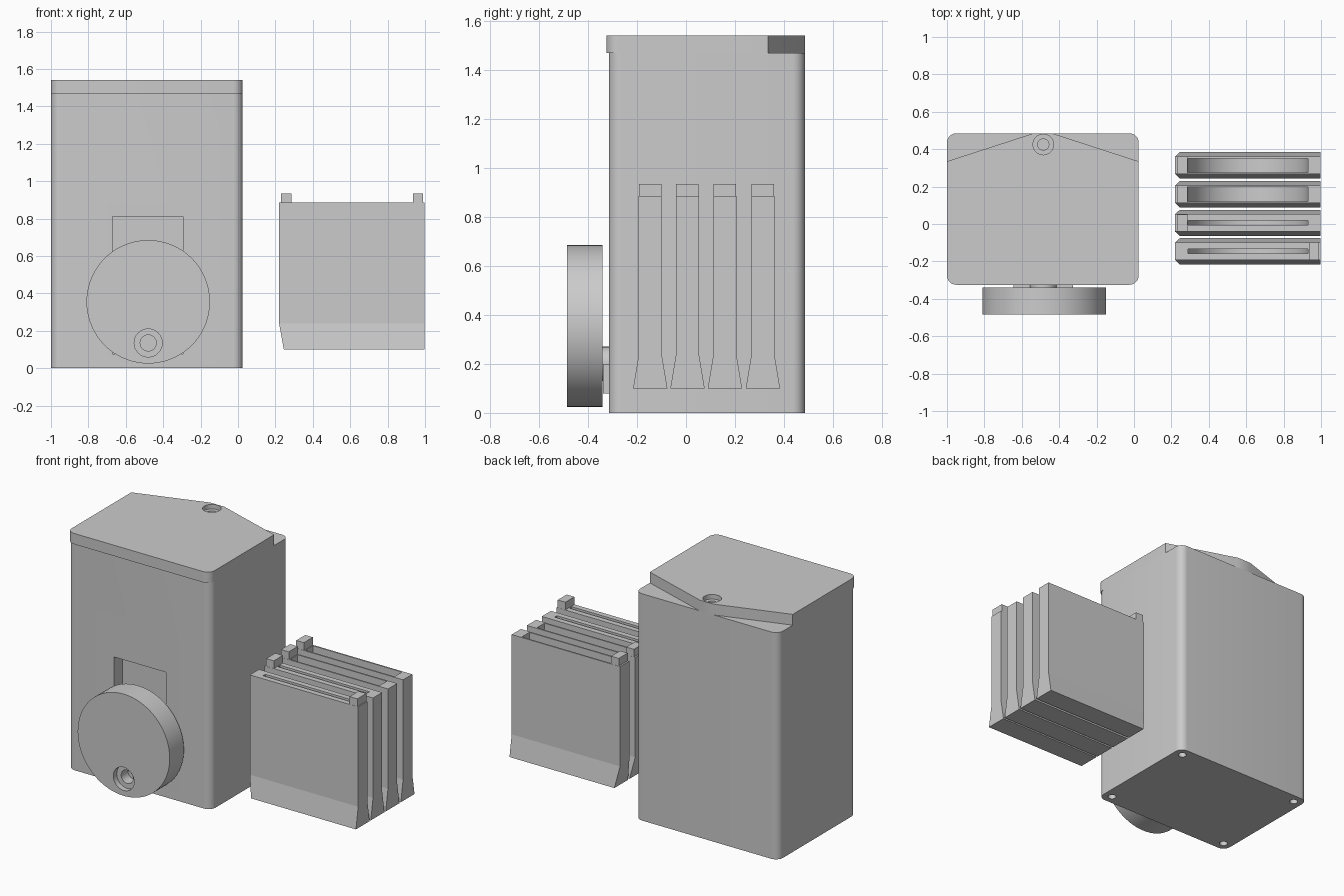
import bpy, bmesh
from math import sin, cos, pi

if "Cube" in bpy.data.objects:
    bpy.data.objects.remove(bpy.data.objects["Cube"])


def to_xyz(axis, u, v, w):
    return {'X': (w, u, v), 'Y': (u, w, v), 'Z': (u, v, w)}[axis]


def prism(name, pts, axis, a, b, scale_b=None):
    """Extrude a closed 2D outline along an axis from a to b."""
    bm = bmesh.new()
    lo = [bm.verts.new(to_xyz(axis, u, v, a)) for u, v in pts]
    hi = [bm.verts.new(to_xyz(axis, u, v, b)) for u, v in pts]
    n = len(pts)
    bm.faces.new(lo)
    bm.faces.new(hi)
    for i in range(n):
        j = (i + 1) % n
        bm.faces.new((lo[i], lo[j], hi[j], hi[i]))
    bmesh.ops.recalc_face_normals(bm, faces=bm.faces)
    me = bpy.data.meshes.new(name)
    bm.to_mesh(me)
    bm.free()
    ob = bpy.data.objects.new(name, me)
    bpy.context.collection.objects.link(ob)
    return ob


def rect(u0, u1, v0, v1):
    return [(u0, v0), (u1, v0), (u1, v1), (u0, v1)]


def circle(u, v, r, n=32, start=0.0, sweep=2 * pi):
    return [(u + r * cos(start + sweep * i / n), v + r * sin(start + sweep * i / n)) for i in range(n)]


def rounded(u0, u1, v0, v1, r, n=8):
    pts = []
    for k, (u, v) in enumerate([(u1 - r, v1 - r), (u0 + r, v1 - r), (u0 + r, v0 + r), (u1 - r, v0 + r)]):
        for i in range(n + 1):
            t = (k + i / n) * pi / 2
            pts.append((u + r * cos(t), v + r * sin(t)))
    return pts


def cut(ob, *cutters):
    """Subtract the cutters, then remove them."""
    bpy.context.view_layer.objects.active = ob
    for c in cutters:
        m = ob.modifiers.new('cut', 'BOOLEAN')
        m.operation, m.object, m.solver = 'DIFFERENCE', c, 'EXACT'
        bpy.ops.object.modifier_apply(modifier=m.name)
        bpy.data.objects.remove(c)


def smooth(ob, angle=0.5):
    bpy.ops.object.select_all(action='DESELECT')
    ob.select_set(True)
    bpy.context.view_layer.objects.active = ob
    bpy.ops.object.shade_smooth_by_angle(angle=angle)


X0, X1, XC = -1.0, 0.025, -0.485

# housing with front recess and four sockets underneath
housing = prism('housing', rounded(X0, X1, -0.315, 0.485, 0.05), 'Z', 0, 1.47)
cut(housing, prism('recess_cutter', rect(-0.67, -0.295, 0.075, 0.81), 'Y', -0.5, -0.225))
for x in (X0 + 0.06, X1 - 0.06):
    for y in (-0.255, 0.425):
        cut(housing, prism('socket_cutter', circle(x, y, 0.025, 20), 'Z', -0.1, 0.06))
smooth(housing)

# lid, back corners sliced off, with a stepped screw hole
lid = prism('lid', rounded(X0, X1, -0.325, 0.485, 0.05), 'Z', 1.47, 1.54)
for s in (-1, 1):
    half = (X1 - X0) / 2
    mid = (X0 + X1) / 2
    tri = [(mid + s * 0.05, 0.485), (mid + s * (half + 0.046), 0.32),
           (mid + s * (half + 0.046), 0.7), (mid + s * 0.05, 0.7)]
    cut(lid, prism('corner_cutter', tri, 'Z', 1.4, 1.6))
cut(lid, prism('bore_cutter', circle(XC, 0.425, 0.055), 'Z', 1.51, 1.6),
    prism('hole_cutter', circle(XC, 0.425, 0.03), 'Z', 1.475, 1.6))
smooth(lid)

# hand wheel with a stepped hole near its rim
wheel = prism('wheel', circle(-0.48, 0.355, 0.33, 72), 'Y', -0.485, -0.34)
cut(wheel, prism('bore_cutter', circle(-0.48, 0.135, 0.075), 'Y', -0.6, -0.45),
    prism('hole_cutter', circle(-0.48, 0.135, 0.043), 'Y', -0.6, -0.38))
smooth(wheel, 0.4)

# mount joining the wheel to the recess
prism('wheel_mount', rect(-0.645, -0.325, 0.08, 0.2), 'Y', -0.339, -0.226)
smooth(prism('wheel_axle', circle(-0.485, 0.2, 0.07), 'Y', -0.341, -0.224))

# four slotted holders with flared feet
holders = [(-0.146, 0.024, 1), (0.006, 0.024, -1), (0.159, 0.075, -1), (0.314, 0.075, -1)]
for i, (yc, slot, side) in enumerate(holders, 1):
    h, f = 0.047, 0.07
    profile = [(yc - f, 0.1), (yc + f, 0.1), (yc + h, 0.238), (yc + h, 0.885),
               (yc - h, 0.885), (yc - h, 0.238)]
    holder = prism(f'holder_{i}', profile, 'X', 0.22, 0.997)
    wedge = [(0.245, 0.1), (0.22, 0.238), (0.1, 0.238), (0.1, 0.0), (0.245, 0.0)]
    cut(holder, prism('wedge_cutter', wedge, 'Y', yc - 0.2, yc + 0.2))
    # round-bottomed slot open at the top
    r = 0.32
    arc = [(0.61 + r * cos(pi + pi * k / 32), 0.57 + r * sin(pi + pi * k / 32)) for k in range(33)]
    cut(holder, prism('slot_cutter', arc + [(0.93, 1.0), (0.29, 1.0)], 'Y', yc - slot / 2, yc + slot / 2))
    smooth(holder, 0.15)
    # raised end tab
    tx = 0.935 if side > 0 else 0.23
    prism(f'holder_tab_{i}', rect(tx, tx + 0.055, yc - h + 0.001, yc + h - 0.001), 'Z', 0.88, 0.935)
